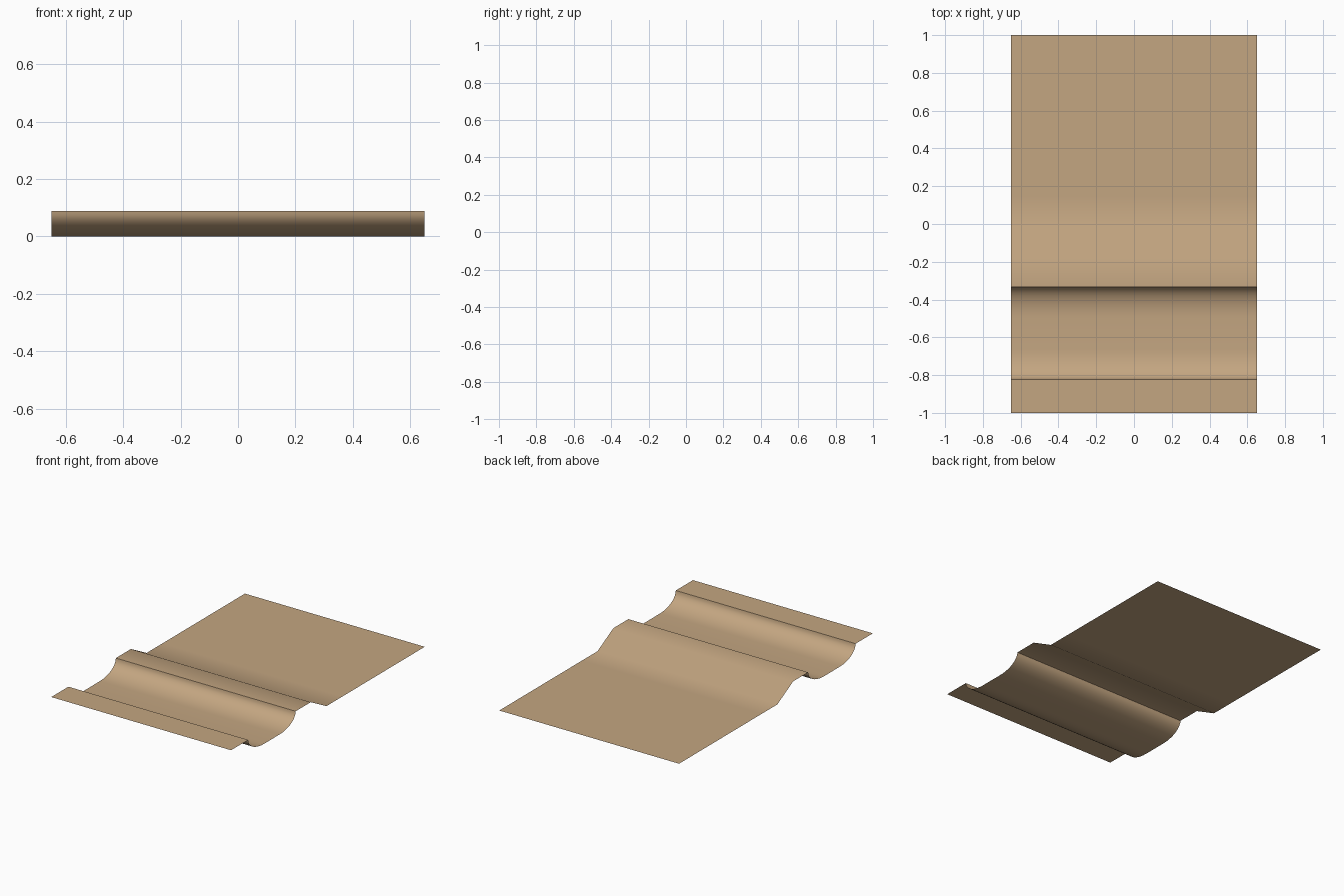
import bpy
import math

if "Cube" in bpy.data.objects:
    bpy.data.objects.remove(bpy.data.objects["Cube"])

HALF_WIDTH = 0.65
H = 0.088          # height of the raised strips
STEPS = 10         # segments in each curved bank

# Colour
mat = bpy.data.materials.new("sandy tan")
mat.diffuse_color = (0.55, 0.38, 0.22, 1.0)
mat.use_nodes = True
mat.node_tree.nodes["Principled BSDF"].inputs["Base Color"].default_value = mat.diffuse_color


def bank(y_low, y_high):
    """Concave quarter-ellipse from the channel floor (y_low) up to a lip (y_high)."""
    pts = []
    for i in range(STEPS + 1):
        t = math.pi / 2 * i / STEPS
        pts.append((y_low + (y_high - y_low) * math.sin(t), H * (1 - math.cos(t))))
    return pts


# Side profile (y, z): front strip, round channel, middle strip, ramp, flat field
profile = [(-1.0, H)]
profile += reversed(bank(-0.66, -0.823))
profile += bank(-0.497, -0.333)
profile += [(-0.178, H), (-0.015, 0.0), (0.148, 0.0), (1.0, 0.0)]

# Sheet swept across the width
verts = [(x, y, z) for y, z in profile for x in (-HALF_WIDTH, HALF_WIDTH)]
faces = [(2 * i, 2 * i + 1, 2 * i + 3, 2 * i + 2) for i in range(len(profile) - 1)]
mesh = bpy.data.meshes.new("channelled_ground_sheet")
mesh.from_pydata(verts, [], faces)
mesh.materials.append(mat)
mesh.update()
sheet = bpy.data.objects.new("channelled_ground_sheet", mesh)
bpy.context.collection.objects.link(sheet)

# Smooth banks with crisp lips
bpy.context.view_layer.objects.active = sheet
sheet.select_set(True)
bpy.ops.object.shade_smooth_by_angle(angle=math.radians(35))
